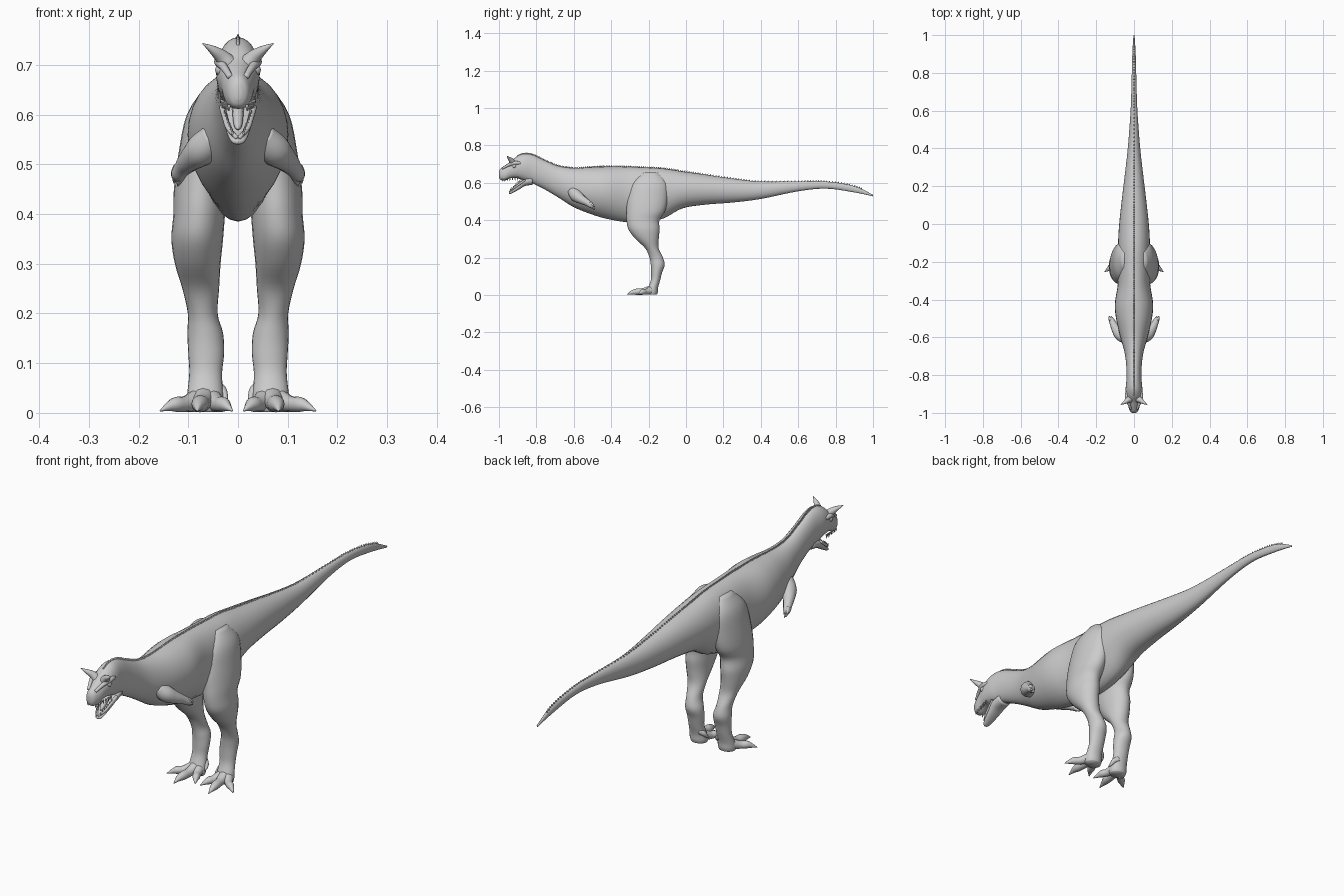
import bpy, bmesh, math
from mathutils import Vector


def smooth_rows(rows, n):
    # Catmull-Rom resampling of rows of numbers
    out = []
    for i in range(len(rows) - 1):
        a, b, c, d = (rows[max(0, min(len(rows) - 1, i + k))] for k in (-1, 0, 1, 2))
        for s in range(n):
            t = s / n
            out.append([0.5 * (2 * q + (r - p) * t + (2 * p - 5 * q + 4 * r - u) * t * t
                               + (3 * q - p - 3 * r + u) * t ** 3)
                        for p, q, r, u in zip(a, b, c, d)])
    out.append(list(rows[-1]))
    return out


def add_rings(bm, rings):
    loops = [[bm.verts.new(p) for p in ring] for ring in rings]
    n = len(loops[0])
    for a, b in zip(loops, loops[1:]):
        for i in range(n):
            bm.faces.new((a[i], a[(i + 1) % n], b[(i + 1) % n], b[i]))
    bm.faces.new(loops[0])
    bm.faces.new(loops[-1])


def finish(name, bm, mirror=False):
    bmesh.ops.recalc_face_normals(bm, faces=bm.faces[:])
    for f in bm.faces:
        f.smooth = True
    me = bpy.data.meshes.new(name)
    bm.to_mesh(me)
    bm.free()
    ob = bpy.data.objects.new(name, me)
    bpy.context.collection.objects.link(ob)
    if mirror:
        ob.modifiers.new("mirror", 'MIRROR')
    return ob


def power(v, e):
    return math.copysign(abs(v) ** e, v)


def body_ring(row, sides=28):
    # row: y, top, bottom, half width, widest height fraction, lower exponent
    y, top, bot, w, m, e = row
    mid = bot + (top - bot) * m
    ring = []
    for i in range(sides):
        t = math.tau * i / sides
        c, s = math.cos(t), math.sin(t)
        ring.append((w * power(c, e if s < 0 else 1.0), y,
                     mid + s * ((top - mid) if s > 0 else (mid - bot))))
    return ring


def tube_rings(pts, n=5, sides=12):
    # pts: x, y, z, radius
    rows = smooth_rows(pts, n)
    rings = []
    for i, r in enumerate(rows):
        d = Vector(rows[min(i + 1, len(rows) - 1)][:3]) - Vector(rows[max(i - 1, 0)][:3])
        q = d.to_track_quat('Z', 'Y')
        rings.append([Vector(r[:3]) + q @ Vector((math.cos(a), math.sin(a), 0)) * max(r[3], .0005)
                      for a in (math.tau * k / sides for k in range(sides))])
    return rings


def tubes(name, paths, mirror=True):
    bm = bmesh.new()
    for p in paths:
        add_rings(bm, tube_rings(p))
    return finish(name, bm, mirror)


# Skull, neck, torso and tail in one continuous skin
body_rows = [
    (-1.0, .660, .630, .008, .5, .8), (-.992, .676, .616, .020, .5, .8),
    (-.97, .692, .612, .029, .45, .7), (-.94, .712, .624, .035, .5, .7),
    (-.91, .738, .626, .042, .5, .7), (-.87, .755, .615, .044, .5, .8),
    (-.82, .750, .597, .040, .5, .9), (-.75, .718, .562, .041, .5, 1),
    (-.68, .690, .520, .050, .5, 1), (-.60, .680, .470, .072, .48, 1.1),
    (-.50, .685, .430, .095, .52, 1.2), (-.42, .688, .407, .101, .54, 1.25),
    (-.32, .687, .390, .086, .54, 1.2), (-.22, .683, .386, .086, .54, 1.1),
    (-.12, .677, .410, .085, .55, 1.1), (-.02, .662, .463, .080, .5, 1),
    (.10, .645, .483, .068, .5, 1), (.25, .623, .495, .050, .5, 1),
    (.40, .607, .514, .033, .5, 1), (.60, .608, .555, .018, .5, 1),
    (.75, .607, .569, .013, .5, 1), (.90, .583, .549, .009, .5, 1),
    (1.0, .536, .528, .003, .5, 1)]
body = smooth_rows(body_rows, 5)
bm = bmesh.new()
add_rings(bm, [body_ring(r) for r in body])
finish("body", bm)

# Row of small scutes along the back
bm = bmesh.new()
for a, b in zip(body, body[1:]):
    if -.91 < a[0] < .93:
        for k in (0, .5):
            y, z = a[0] + (b[0] - a[0]) * k, a[1] + (b[1] - a[1]) * k
            add_rings(bm, tube_rings([(0, y, z - .004, .005), (0, y + .002, z + .002, .003),
                                      (0, y + .005, z + .006, .0005)], 1, 6))
finish("back_scutes", bm)

# Open lower jaw with raised rim and tongue
jaw = [(-.82, .640, .590, .030, .5, .8), (-.86, .622, .583, .034, .6, .8),
       (-.89, .594, .566, .028, .6, .8), (-.92, .569, .549, .021, .6, .8),
       (-.94, .555, .540, .014, .6, .8), (-.947, .549, .543, .004, .5, 1)]
bm = bmesh.new()
add_rings(bm, [body_ring(r, 20) for r in smooth_rows(jaw, 4)])
finish("lower_jaw", bm)
tubes("jaw_rim", [[(.032, -.86, .615, .006), (.026, -.89, .594, .006),
                   (.019, -.92, .572, .005), (.002, -.944, .553, .004)]])
tubes("tongue", [[(0, -.86, .622, .012), (0, -.89, .600, .011),
                  (0, -.915, .578, .008), (0, -.927, .572, .002)]], False)

# Teeth in both jaws
teeth = []
for i in range(7):
    t = i / 6
    x, y = .032 - .014 * t, -.90 - .083 * t
    teeth.append([(x, y, .630 - .010 * t, .004), (x, y, .612 - .005 * t, .0005)])
    x, y, z = .027 - .016 * t, -.885 - .052 * t, .597 - .037 * t
    teeth.append([(x, y, z, .003), (x, y - .004, z + .012, .0005)])
tubes("teeth", teeth)

# Brow horns, brow ridges and eyes
tubes("brow_horn", [[(.018, -.925, .700, .020), (.032, -.932, .716, .015),
                     (.050, -.945, .730, .009), (.071, -.957, .743, .001)]])
tubes("brow_ridge", [[(.036, -.885, .705, .008), (.038, -.915, .706, .010),
                      (.028, -.95, .695, .008), (.016, -.982, .676, .006)]])
bm = bmesh.new()
bmesh.ops.create_uvsphere(bm, u_segments=16, v_segments=10, radius=.011)
bmesh.ops.translate(bm, verts=bm.verts[:], vec=(.035, -.918, .690))
finish("eye", bm, True)

# Hind leg from horizontal slices: z, y centre, y radius, x centre, x radius
leg = [(.655, -.19, .04, .045, .022), (.60, -.195, .095, .058, .045),
       (.52, -.205, .108, .066, .054), (.45, -.215, .103, .075, .054),
       (.40, -.230, .088, .078, .052), (.35, -.224, .083, .082, .052),
       (.30, -.208, .062, .081, .046), (.25, -.182, .036, .075, .037),
       (.20, -.159, .036, .071, .030), (.16, -.151, .037, .066, .036),
       (.12, -.157, .029, .064, .036), (.08, -.163, .025, .065, .033),
       (.04, -.176, .027, .066, .036), (.015, -.183, .032, .066, .038),
       (.002, -.183, .028, .066, .034)]
bm = bmesh.new()
add_rings(bm, [[(xc + rx * math.cos(a), yc + ry * math.sin(a), z)
                for a in (math.tau * k / 24 for k in range(24))]
               for z, yc, ry, xc, rx in smooth_rows(leg, 4)])
finish("hind_leg", bm, True)

# Three spread toes with claws and a small inner dewclaw
tubes("toes", [
    [(.068, -.18, .030, .026), (.073, -.225, .020, .018), (.077, -.262, .018, .017),
     (.080, -.288, .014, .011), (.082, -.316, .004, .001)],
    [(.078, -.18, .027, .024), (.105, -.212, .018, .016), (.125, -.230, .017, .015),
     (.138, -.240, .013, .010), (.157, -.255, .004, .001)],
    [(.055, -.18, .027, .024), (.040, -.218, .018, .016), (.030, -.238, .017, .015),
     (.023, -.252, .013, .010), (.011, -.272, .004, .001)],
    [(.048, -.160, .056, .014), (.033, -.166, .046, .010), (.027, -.176, .034, .007),
     (.022, -.190, .024, .001)]])

# Tiny forelimb with short fingers
tubes("fore_limb", [[(.045, -.605, .555, .030), (.072, -.585, .530, .033),
                     (.094, -.558, .511, .025), (.110, -.528, .494, .018),
                     (.120, -.508, .480, .015), (.125, -.498, .471, .008)]])
tubes("fingers", [[(.118 + dx, -.512, .482 + dz, .008), (.124 + dx, -.499, .470 + dz, .006),
                   (.127 + dx, -.488, .460 + dz, .001)]
                  for dx, dz in ((-.006, -.004), (.002, .002), (.005, .012))])
